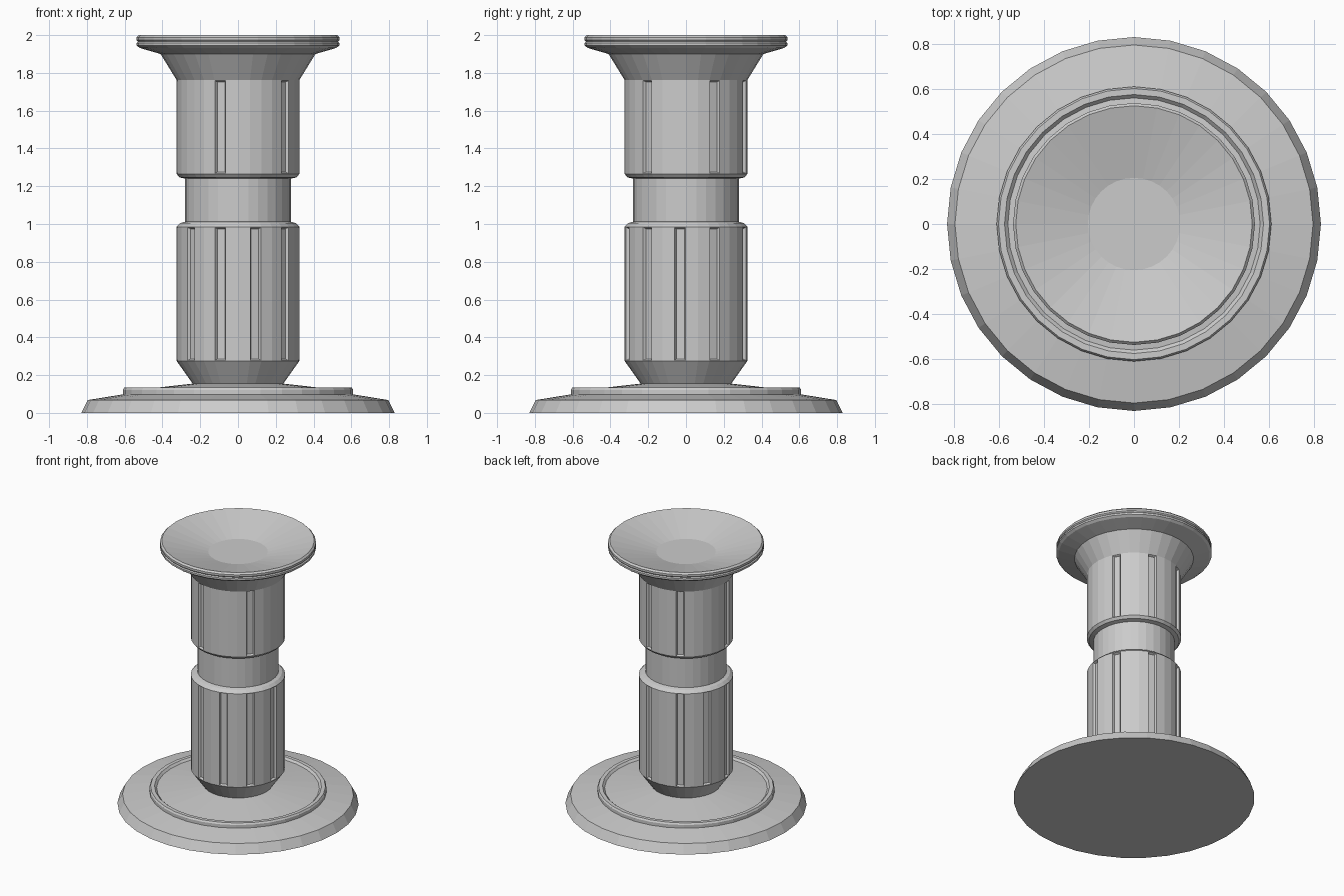
import bpy, bmesh, math

if "Cube" in bpy.data.objects:
    bpy.data.objects.remove(bpy.data.objects["Cube"])

SIDES = 32


def lathe(name, profile, grooves=None):
    """Revolve (radius, z) points; radius 0 closes with a single flat cap.
    grooves maps a profile segment index to the facets that get a recessed slot."""
    bm = bmesh.new()
    rings = []
    for r, z in profile:
        rings.append([bm.verts.new((r * math.cos(2 * math.pi * i / SIDES),
                                    r * math.sin(2 * math.pi * i / SIDES), z))
                      for i in range(SIDES)])
    slots = []
    for s, (a, b) in enumerate(zip(rings, rings[1:])):
        for i in range(SIDES):
            j = (i + 1) % SIDES
            f = bm.faces.new((a[i], a[j], b[j], b[i]))
            if grooves and i in grooves.get(s, ()):
                slots.append(f)
    bm.normal_update()
    if slots:
        # thin border, then a sloped recess
        bmesh.ops.inset_individual(bm, faces=slots, thickness=0.004, depth=0)
        bm.normal_update()
        bmesh.ops.inset_individual(bm, faces=slots, thickness=0.011, depth=-0.016)
    return bm, rings, name


def finish(bm, name):
    mesh = bpy.data.meshes.new(name)
    bm.to_mesh(mesh)
    bm.free()
    ob = bpy.data.objects.new(name, mesh)
    bpy.context.collection.objects.link(ob)
    return ob


# Stepped round base with a raised ring and a shallow cone inside it
bm, rings, name = lathe("base", [
    (0.83, 0), (0.795, 0.068), (0.61, 0.098), (0.61, 0.122), (0.602, 0.134),
    (0.575, 0.134), (0.56, 0.119), (0.24, 0.155)])
bm.faces.new(rings[0][::-1])
finish(bm, name)

# Column with two fluted drums and a narrow neck
main_slots = (2, 6, 10, 16, 22, 28)
all_slots = main_slots + (13, 19, 25, 31)
bm, rings, name = lathe("column", [
    (0.24, 0.155), (0.325, 0.275), (0.325, 0.985), (0.305, 1.005), (0.28, 1.012),
    (0.28, 1.24), (0.31, 1.247), (0.325, 1.265), (0.325, 1.762)],
    {1: all_slots, 7: main_slots})
finish(bm, name)

# Flared dish with a grooved rim and sunken floor
bm, rings, name = lathe("dish", [
    (0.325, 1.762), (0.41, 1.9), (0.52, 1.932), (0.537, 1.945), (0.537, 1.958),
    (0.53, 1.965), (0.537, 1.973), (0.537, 1.988), (0.525, 2.0), (0.205, 1.915)])
bm.faces.new(rings[-1])
finish(bm, name)
